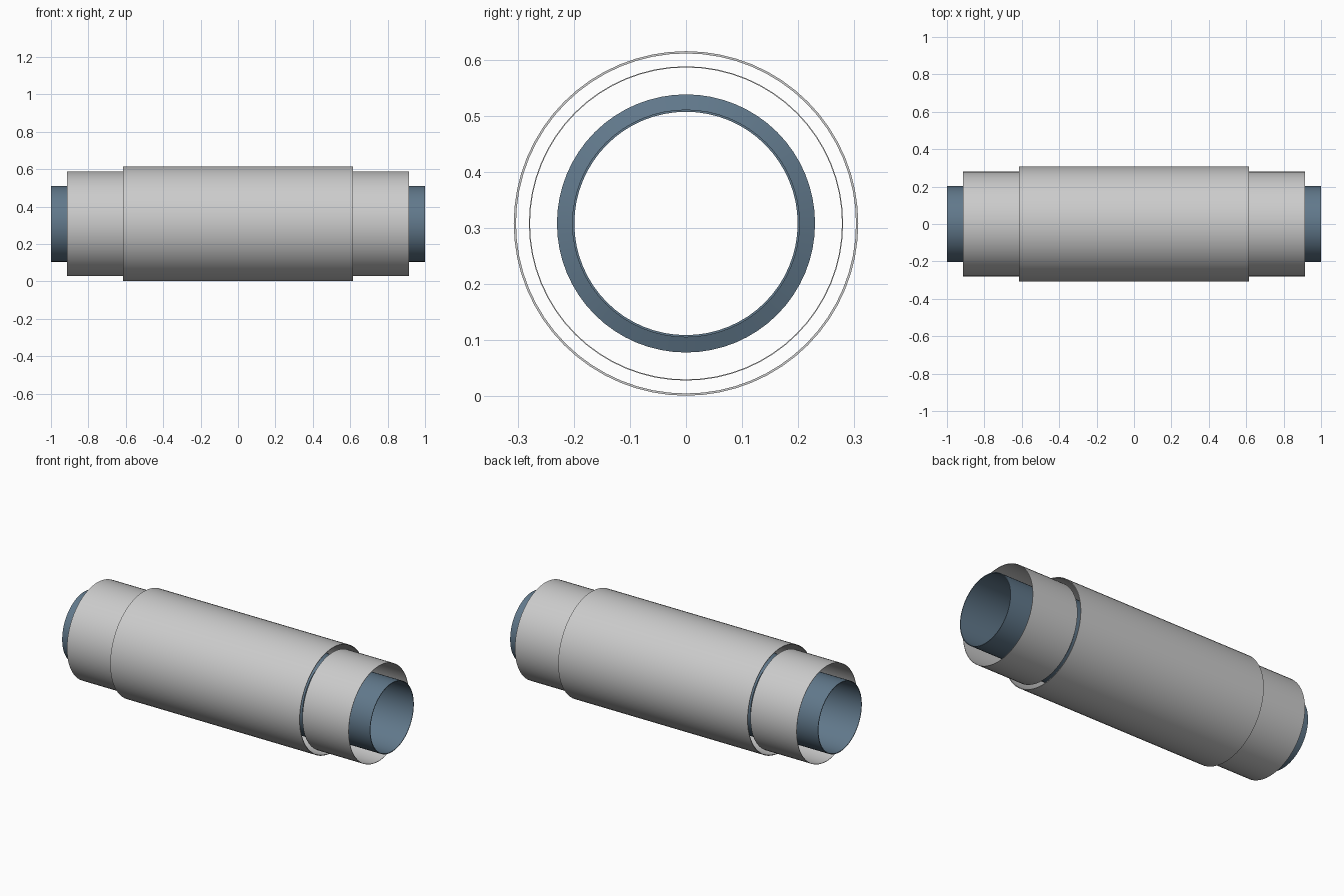
import bpy, bmesh, math

if "Cube" in bpy.data.objects:
    bpy.data.objects.remove(bpy.data.objects["Cube"])

CZ = 0.308   # height of the common axis
SEG = 64

blue = bpy.data.materials.new("blue_steel")
blue.diffuse_color = (0.12, 0.19, 0.26, 1)
blue.use_nodes = True
blue.node_tree.nodes["Principled BSDF"].inputs["Base Color"].default_value = blue.diffuse_color


def revolve(name, profile, mat=None):
    """Spin a closed (x, radius) profile around the x axis."""
    bm = bmesh.new()
    rings = []
    for i in range(SEG):
        a = 2 * math.pi * i / SEG
        rings.append([bm.verts.new((x, r * math.sin(a), CZ + r * math.cos(a)))
                      for x, r in profile])
    n = len(profile)
    for i in range(SEG):
        p, q = rings[i], rings[(i + 1) % SEG]
        for j in range(n):
            k = (j + 1) % n
            bm.faces.new((p[j], p[k], q[k], q[j]))
    bmesh.ops.recalc_face_normals(bm, faces=bm.faces)
    mesh = bpy.data.meshes.new(name)
    bm.to_mesh(mesh)
    bm.free()
    ob = bpy.data.objects.new(name, mesh)
    bpy.context.collection.objects.link(ob)
    if mat:
        mesh.materials.append(mat)
    bpy.ops.object.select_all(action='DESELECT')
    ob.select_set(True)
    bpy.context.view_layer.objects.active = ob
    bpy.ops.object.shade_smooth_by_angle(angle=math.radians(30))
    return ob


def tube(name, x0, x1, r_in, r_out, mat=None):
    return revolve(name, [(x0, r_in), (x1, r_in), (x1, r_out), (x0, r_out)], mat)


# Large central sleeve
tube("outer_sleeve", -0.615, 0.615, 0.303, 0.307)

# Thin collar at each end, open towards the sleeve
for side, s in (("left", -1), ("right", 1)):
    tube(side + "_end_collar", s * 0.615, s * 0.915, 0.278, 0.280)

# Inner pipe widening to a drum in the middle
half = [(1.0, 0.203), (0.59, 0.203), (0.58, 0.230)]
outer = half + [(-x, r) for x, r in reversed(half)]
inner = [(x, r - 0.004) for x, r in reversed(outer)]
revolve("inner_pipe", outer + inner, blue)
